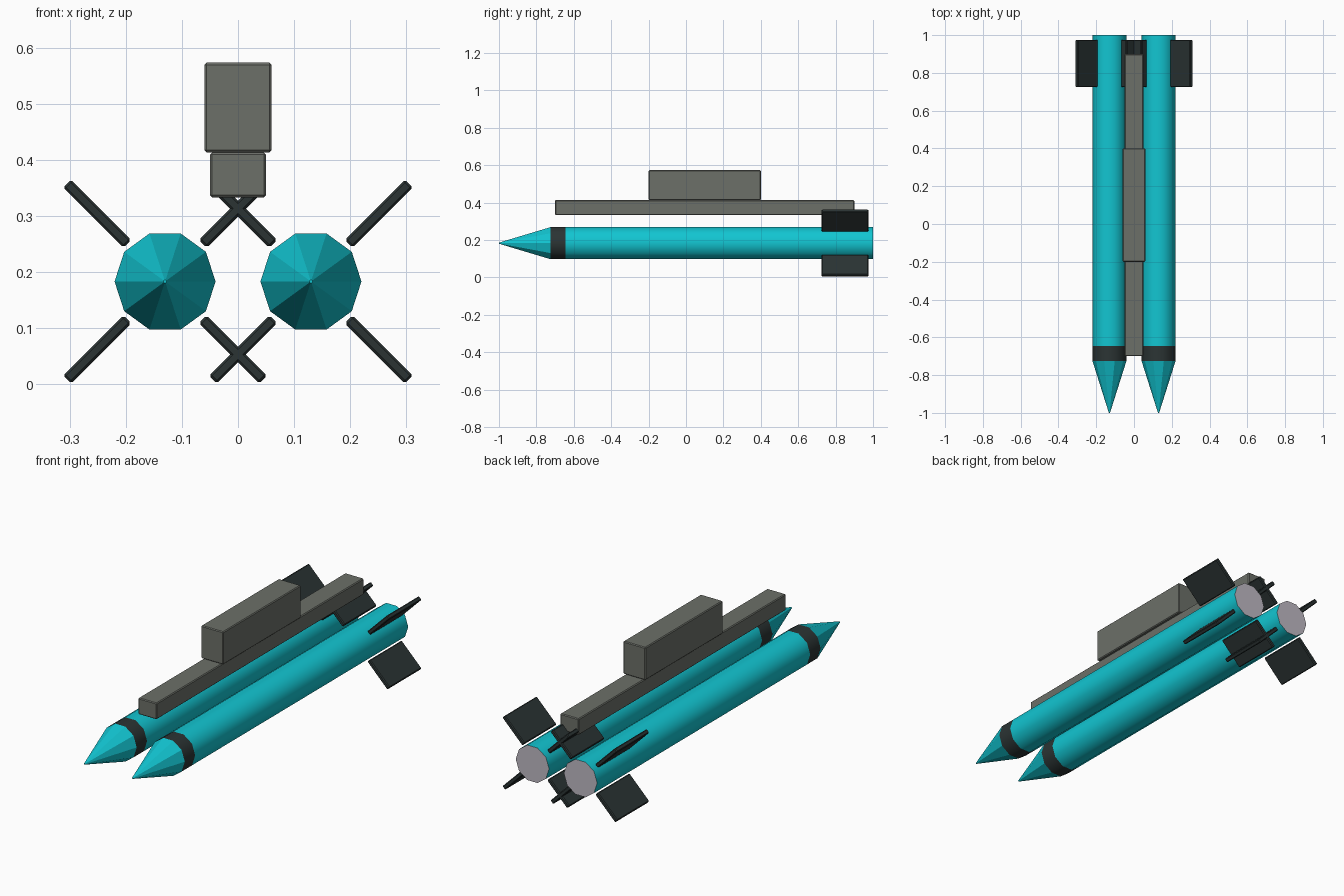
import bpy, bmesh, math
from mathutils import Matrix, Vector

if "Cube" in bpy.data.objects:
    bpy.data.objects.remove(bpy.data.objects["Cube"])


def material(name, rgb):
    m = bpy.data.materials.new(name)
    m.diffuse_color = (*rgb, 1)
    m.use_nodes = True
    m.node_tree.nodes["Principled BSDF"].inputs["Base Color"].default_value = m.diffuse_color
    return m


TEAL = material("teal paint", (0.006, 0.56, 0.64))
DARK = material("dark metal", (0.024, 0.034, 0.034))
GREY = material("grey metal", (0.15, 0.16, 0.14))
PALE = material("pale nozzle", (0.52, 0.49, 0.55))

SIDES, RADIUS, AXIS_X, AXIS_Z = 10, 0.09, 0.13, 0.183


def add_object(name, bm, mats):
    bmesh.ops.recalc_face_normals(bm, faces=bm.faces[:])
    mesh = bpy.data.meshes.new(name)
    bm.to_mesh(mesh)
    bm.free()
    for m in mats:
        mesh.materials.append(m)
    ob = bpy.data.objects.new(name, mesh)
    bpy.context.collection.objects.link(ob)
    return ob


def box(name, size, matrix, mat, bevel=0.004):
    bm = bmesh.new()
    bmesh.ops.create_cube(bm, size=1, matrix=matrix @ Matrix.Diagonal((*size, 1)))
    bmesh.ops.bevel(bm, geom=bm.edges[:], offset=bevel, segments=1, affect='EDGES')
    return add_object(name, bm, [mat])


def rocket_body(name, x):
    # rings along y: tip, shoulder, end of dark band, tail
    bm = bmesh.new()
    rings = []
    for y, r in ((-1.0, 0.003), (-0.725, RADIUS), (-0.645, RADIUS), (1.0, RADIUS)):
        rings.append([bm.verts.new((x + r * math.cos(a), y, AXIS_Z + r * math.sin(a)))
                      for a in (i * math.tau / SIDES for i in range(SIDES))])
    for k, mat in enumerate((0, 1, 0)):
        for i in range(SIDES):
            j = (i + 1) % SIDES
            f = bm.faces.new((rings[k][i], rings[k][j], rings[k + 1][j], rings[k + 1][i]))
            f.material_index = mat
            f.smooth = k > 0
    bm.faces.new(rings[0])
    bm.faces.new(rings[-1]).material_index = 2
    # crisp edges around the nose and the tail cap
    for e in bm.edges:
        if not all(f.smooth for f in e.link_faces):
            e.smooth = False
    return add_object(name, bm, [TEAL, DARK, PALE])


# Two rockets, each with four diagonal tail fins
for side, sx in (("left", -1), ("right", 1)):
    x = sx * AXIS_X
    rocket_body(side + "_rocket_body", x)
    for i in range(4):
        m = (Matrix.Translation((x, 0.85, AXIS_Z))
             @ Matrix.Rotation(math.radians(45 + 90 * i), 4, 'Y')
             @ Matrix.Translation((0.171, 0, 0)))
        box(f"{side}_tail_fin_{i + 1}", (0.152, 0.25, 0.02), m, DARK)

# Launch rail and the mounting block on top of it
box("launch_rail", (0.1, 1.6, 0.08), Matrix.Translation((0, 0.1, 0.373)), GREY)
box("mounting_block", (0.12, 0.6, 0.16), Matrix.Translation((0, 0.1, 0.493)), GREY)
